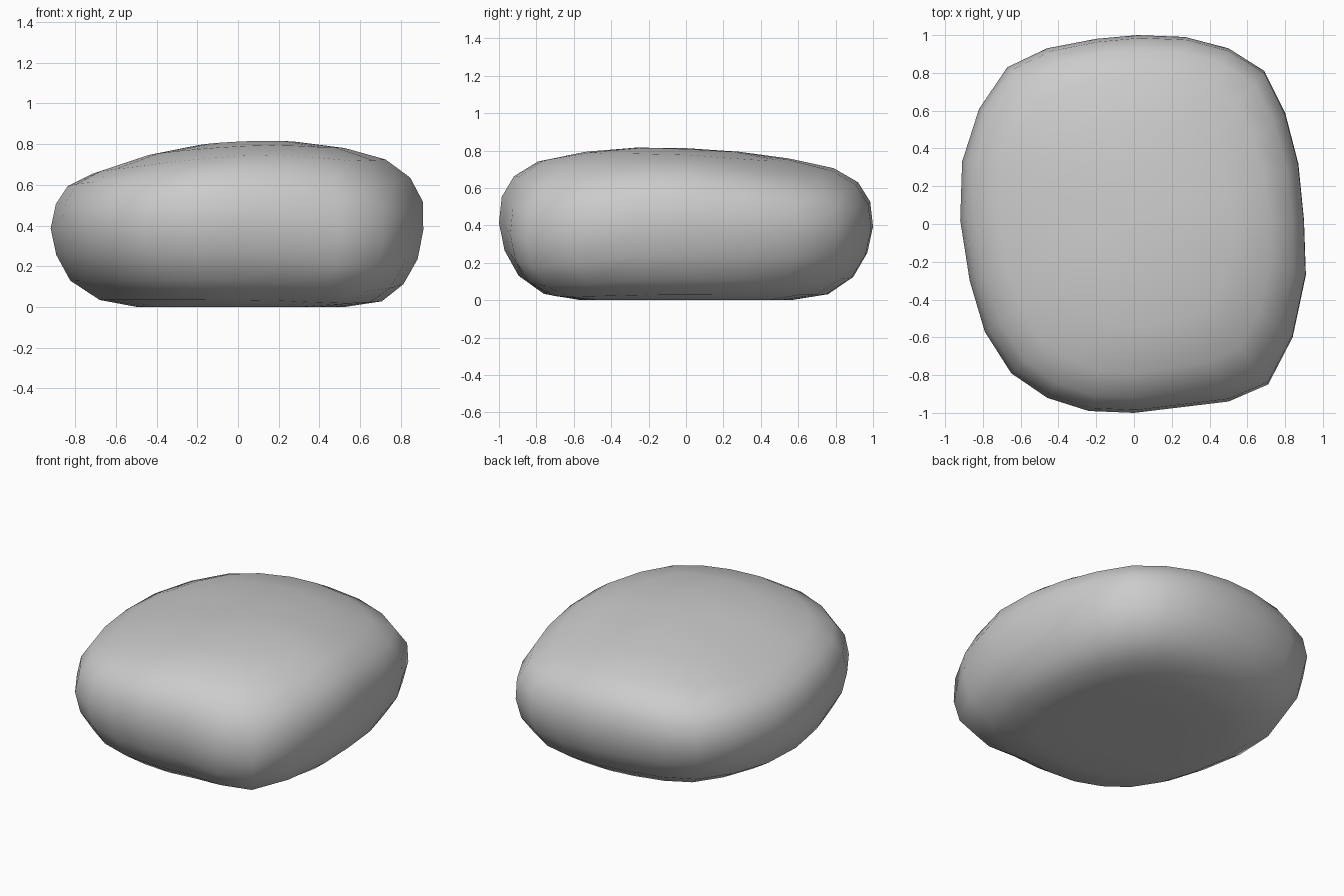
import bpy, bmesh
from math import atan2, cos, exp, pi

if "Cube" in bpy.data.objects:
    bpy.data.objects.remove(bpy.data.objects["Cube"])

# widest outline seen from above, counter-clockwise from +x
outline = [(.90, .02), (.87, .32), (.80, .59), (.69, .81), (.50, .93), (.27, .99),
           (.02, 1.0), (-.20, .98), (-.46, .93), (-.67, .83), (-.82, .61), (-.91, .33),
           (-.92, .02), (-.87, -.30), (-.79, -.57), (-.65, -.79), (-.46, -.92), (-.24, -.99),
           (0, -1.0), (.25, -.97), (.50, -.94), (.71, -.85), (.84, -.60), (.91, -.27)]

# (scale, share of local top height, x shift) from underside to top
levels = [(.30, 0, .01), (.56, 0, .02), (.76, .045, .02), (.895, .175, 0), (.97, .355, 0),
          (1.0, .55, 0), (.985, .735, .012), (.92, .88, .01), (.79, .985, .01),
          (.55, 1, .03), (.28, 1, .04)]
EDGE = .77


def top_height(x, y):
    z = .818 - .23 * (x - .12) ** 2 - (.16 if y < -.15 else .115) * (y + .15) ** 2
    return z - .10 * x * max(y, 0)      # back edge tips down to the right


bm = bmesh.new()
rings = []
for scale, share, shift in levels:
    ring = []
    for px, py in outline:
        a = atan2(py, px)
        corner = (1 - cos(4 * a)) / 2
        # corners draw in a little more towards top and bottom
        s = scale * (1 - .10 * corner * (1 - scale))
        x, y = px * s + shift, py * s
        # side walls follow the height of the top edge above them
        f = min(s, EDGE)
        bulge = 4 * share * (1 - share)
        z = top_height(px * f + shift, py * f) * (share - .04 * px * bulge)
        # the front right corner droops
        z -= .07 * exp(-((a + pi * .28) / .35) ** 2) * bulge
        ring.append(bm.verts.new((x, y, max(z, 0))))
    rings.append(ring)

n = len(outline)
for low, high in zip(rings, rings[1:]):
    for i in range(n):
        j = (i + 1) % n
        bm.faces.new((low[i], low[j], high[j], high[i]))

# close underside and top with fans
for ring, z in ((rings[0], 0), (rings[-1], .813)):
    centre = bm.verts.new((.03, 0, z))
    for i in range(n):
        bm.faces.new((ring[i], ring[(i + 1) % n], centre))
bmesh.ops.recalc_face_normals(bm, faces=bm.faces)

mesh = bpy.data.meshes.new("pebble")
bm.to_mesh(mesh)
bm.free()
for p in mesh.polygons:
    p.use_smooth = True
pebble = bpy.data.objects.new("pebble", mesh)
bpy.context.collection.objects.link(pebble)
